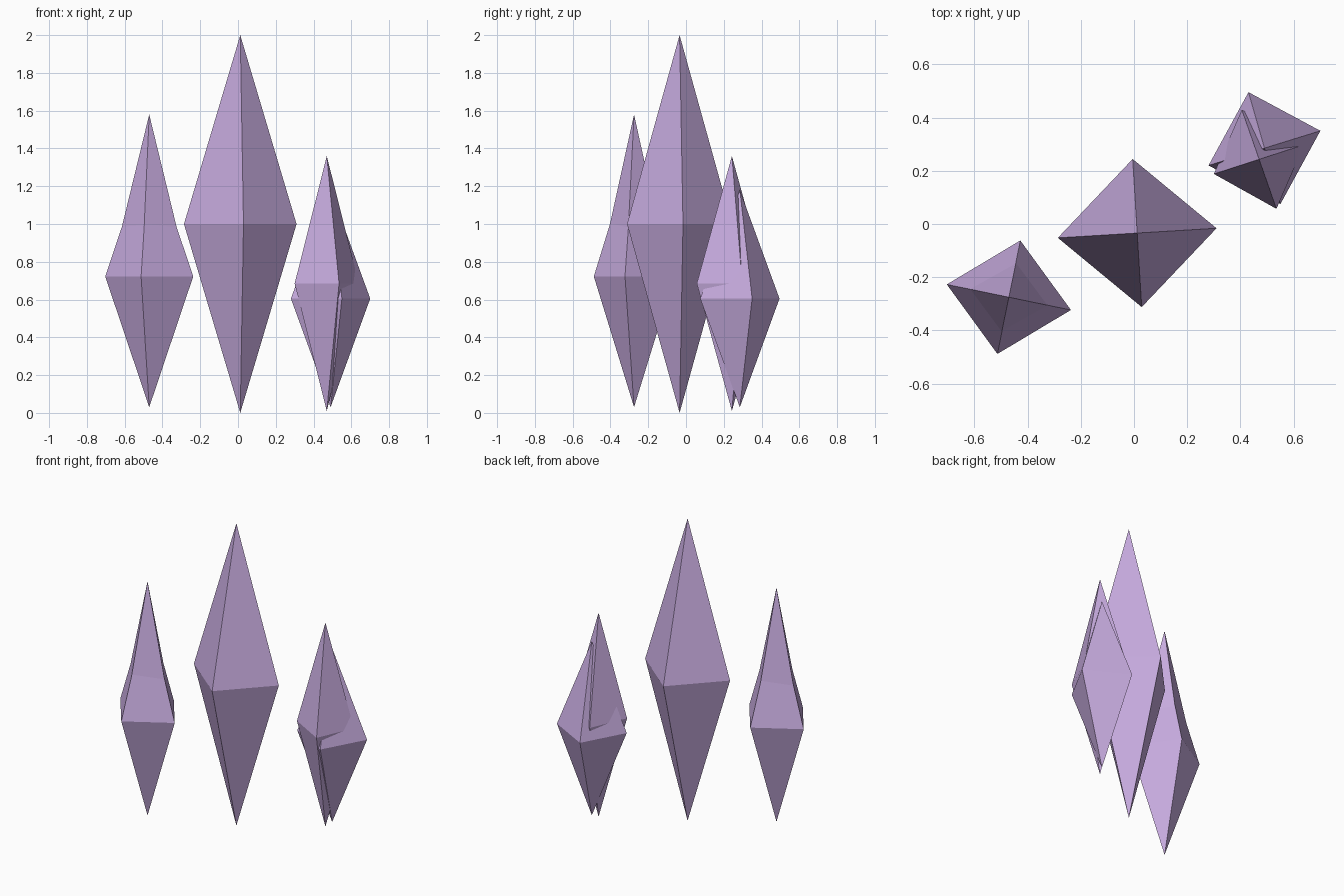
import bpy, bmesh
from mathutils import Vector

if "Cube" in bpy.data.objects:
    bpy.data.objects.remove(bpy.data.objects["Cube"])

lilac = bpy.data.materials.new("lilac crystal")
lilac.diffuse_color = (0.578, 0.413, 0.745, 1)
lilac.use_nodes = True
lilac.node_tree.nodes["Principled BSDF"].inputs["Base Color"].default_value = lilac.diffuse_color


def crystal(name, centre, axis_a, axis_b, bottom, top):
    """Four-sided double pyramid, its waist spanned by two half-diagonals."""
    mid = (bottom + top) / 2
    c, a, b = Vector((*centre, mid)), Vector((*axis_a, 0)), Vector((*axis_b, 0))
    up = Vector((0, 0, (top - bottom) / 2))
    bm = bmesh.new()
    ring = [bm.verts.new(c + d) for d in (a, b, -a, -b)]
    tip, foot = bm.verts.new(c + up), bm.verts.new(c - up)
    for i in range(4):
        p, q = ring[i], ring[(i + 1) % 4]
        bm.faces.new((p, q, tip))
        bm.faces.new((q, p, foot))
    bmesh.ops.recalc_face_normals(bm, faces=bm.faces[:])
    mesh = bpy.data.meshes.new(name)
    bm.to_mesh(mesh)
    bm.free()
    mesh.materials.append(lilac)
    obj = bpy.data.objects.new(name, mesh)
    bpy.context.collection.objects.link(obj)
    return obj


# Large middle crystal
crystal("main_crystal", (0.012, -0.034), (0.298, 0.018), (-0.017, 0.278), 0.0, 2.0)

# Left pair: wide outer crystal with a slimmer, taller one inside
crystal("left_wide_crystal", (-0.47, -0.275), (0.233, -0.048), (0.043, 0.213), 0.03, 1.415)
crystal("left_tall_crystal", (-0.47, -0.275), (0.188, -0.039), (0.035, 0.170), 0.035, 1.58)

# Right pair: slim tall crystal crossing a wide short one
crystal("right_tall_crystal", (0.47, 0.243), (0.17, 0.055), (-0.065, 0.186), 0.01, 1.36)
crystal("right_wide_crystal", (0.49, 0.285), (0.21, 0.065), (-0.06, 0.21), 0.03, 1.18)
